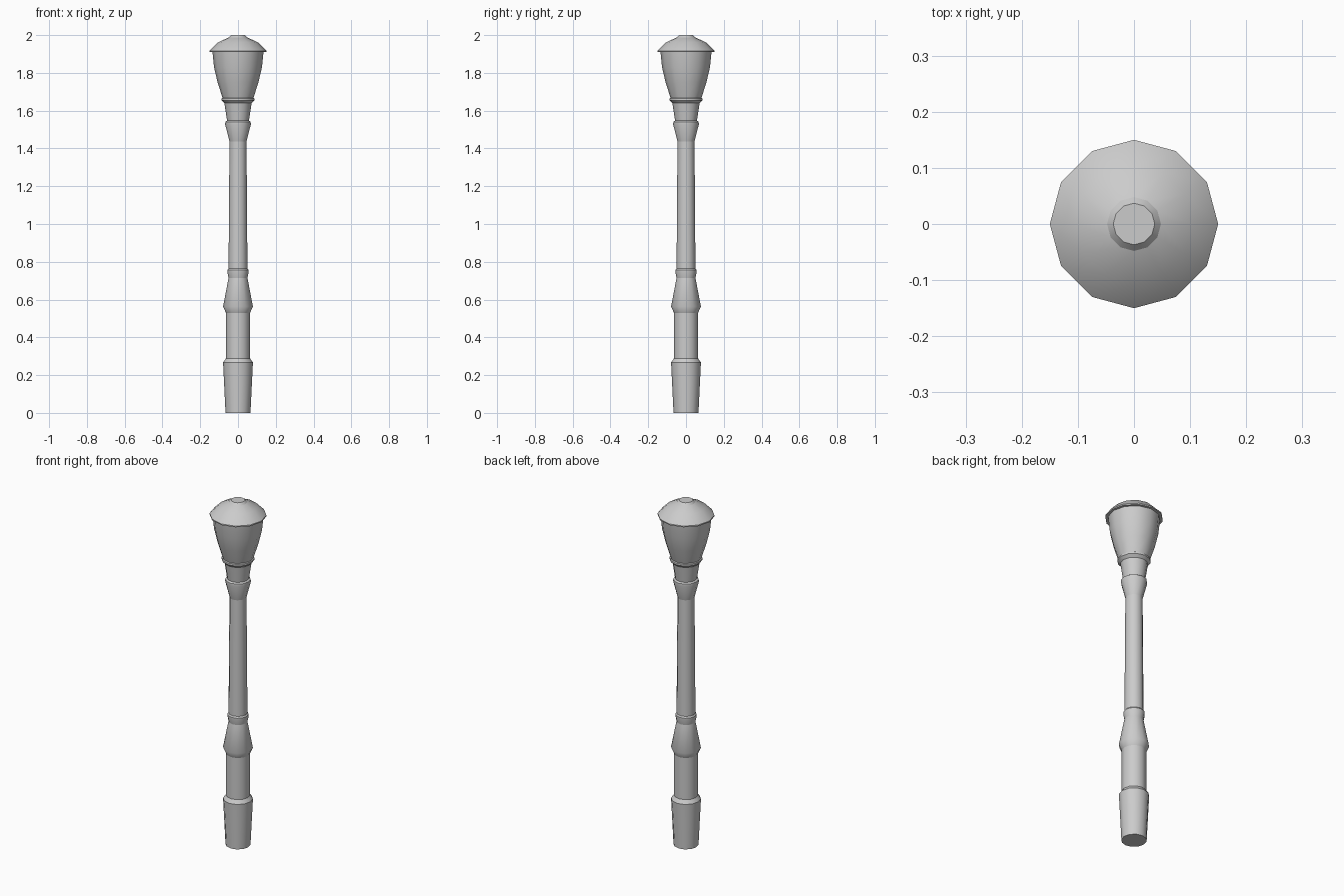
import bpy
import bmesh
from math import cos, sin, pi, radians

SIDES = 12

cube = bpy.data.objects.get("Cube")
if cube:
    bpy.data.objects.remove(cube, do_unlink=True)

grey = bpy.data.materials.new("light grey")
grey.use_nodes = True
colour = (0.6, 0.6, 0.6, 1)
grey.diffuse_color = colour
grey.node_tree.nodes["Principled BSDF"].inputs["Base Color"].default_value = colour


def lathe(name, profile, cap_bottom=False, cap_top=False):
    """Turn a (radius, height) profile, listed bottom to top, around z."""
    bm = bmesh.new()
    rings = []
    for r, z in profile:
        angles = [2 * pi * i / SIDES for i in range(SIDES)]
        rings.append([bm.verts.new((r * cos(a), r * sin(a), z)) for a in angles])
    for low, high in zip(rings, rings[1:]):
        for i in range(SIDES):
            j = (i + 1) % SIDES
            bm.faces.new((low[i], low[j], high[j], high[i]))
    if cap_bottom:
        bm.faces.new(rings[0][::-1])
    if cap_top:
        bm.faces.new(rings[-1])
    mesh = bpy.data.meshes.new(name)
    bm.to_mesh(mesh)
    bm.free()
    mesh.materials.append(grey)
    obj = bpy.data.objects.new(name, mesh)
    bpy.context.collection.objects.link(obj)
    bpy.ops.object.select_all(action="DESELECT")
    obj.select_set(True)
    bpy.context.view_layer.objects.active = obj
    bpy.ops.object.shade_smooth_by_angle(angle=radians(35))
    return obj


# Foot and lower post
lathe("foot", [(0.066, 0), (0.079, 0.267), (0.064, 0.288)], cap_bottom=True)
lathe("lower_post", [(0.064, 0.288), (0.064, 0.53)])

# Flared collar and the small ring above it
lathe("lower_collar", [(0.064, 0.53), (0.079, 0.563), (0.05, 0.715)])
lathe("lower_ring", [(0.05, 0.715), (0.056, 0.745), (0.056, 0.757), (0.05, 0.765)])

# Slender shaft
lathe("shaft", [(0.05, 0.765), (0.045, 1.437)])

# Neck under the lamp
lathe("upper_collar", [(0.045, 1.437), (0.068, 1.527), (0.067, 1.541), (0.058, 1.547)])
lathe("neck", [(0.058, 1.547), (0.072, 1.64)])
lathe("neck_ring", [(0.072, 1.64), (0.087, 1.655), (0.087, 1.665), (0.082, 1.668)])

# Lamp bowl
lathe("lamp_bowl", [(0.082, 1.668), (0.108, 1.75), (0.127, 1.83), (0.135, 1.91)])

# Domed lid with its overhanging rim and flat button
lathe("lid", [(0.135, 1.91), (0.15, 1.91), (0.15, 1.917), (0.105, 1.962), (0.048, 1.988)])
lathe("lid_button", [(0.048, 1.988), (0.037, 2)], cap_top=True)
